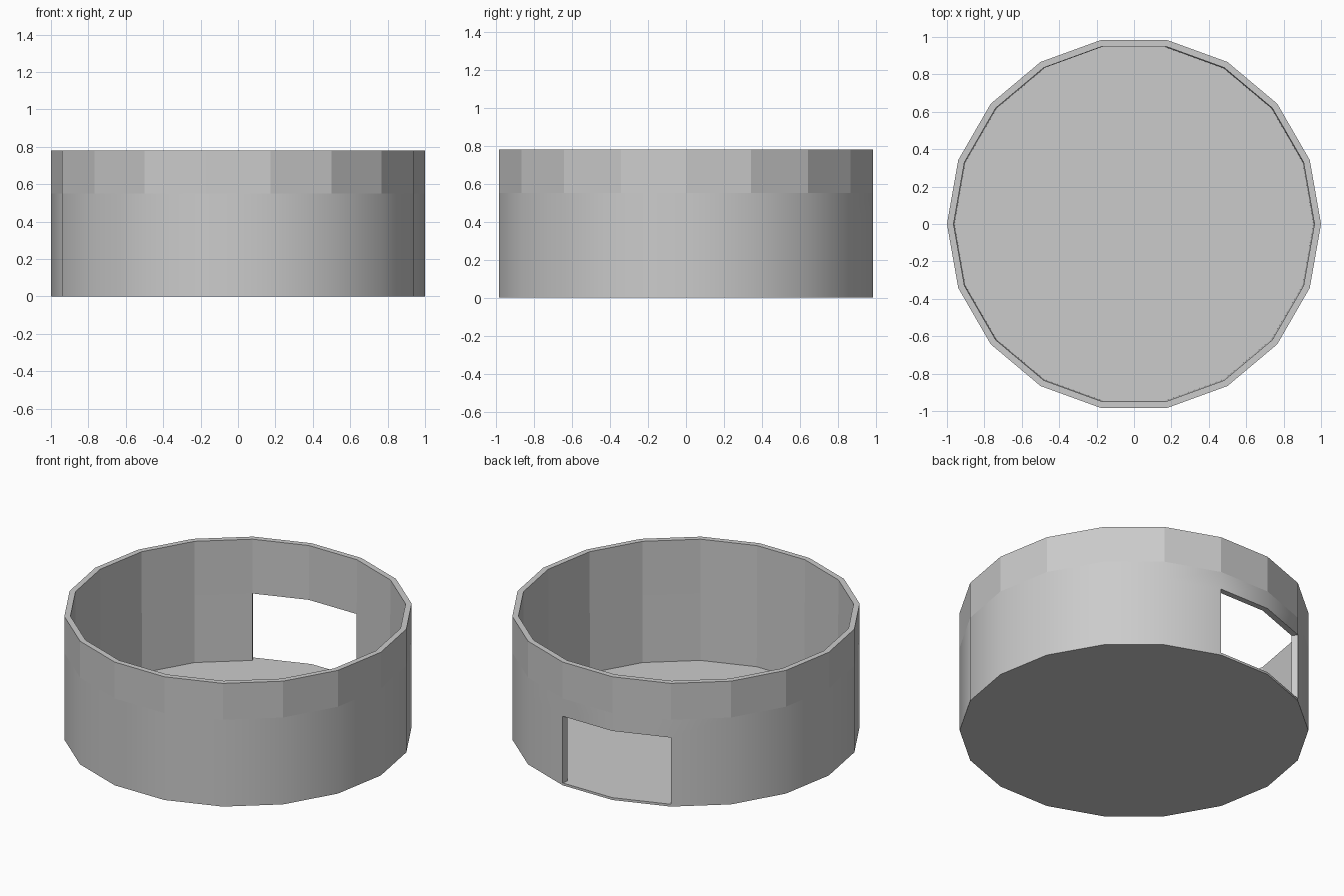
import bpy, bmesh
from math import cos, sin, radians

if "Cube" in bpy.data.objects:
    bpy.data.objects.remove(bpy.data.objects["Cube"])

SIDES = 18
FLOOR, HEAD, BAND, TOP = 0.015, 0.437, 0.55, 0.78   # floor top, doorway head, flat band, rim
OPEN = (4, 5)                                        # wall segments left open (80-120 degrees, at the back)

bm = bmesh.new()


def ring(r, z):
    step = radians(360 / SIDES)
    return [bm.verts.new((r * cos(i * step), r * sin(i * step), z)) for i in range(SIDES)]


def strip(a, b, smooth=False, only=None, skip=()):
    for i in (only or range(SIDES)):
        if i in skip:
            continue
        j = (i + 1) % SIDES
        bm.faces.new((a[i], a[j], b[j], b[i])).smooth = smooth


# Section rings, outside then inside
out_base, out_floor, out_head, out_band, out_top = [ring(1, z) for z in (0, FLOOR, HEAD, BAND, TOP)]
in_top, in_head, in_floor = ring(0.965, TOP), ring(0.963, HEAD), ring(0.96, FLOOR)

# Outer wall: smooth below, faceted band above
strip(out_base, out_floor, True)
strip(out_floor, out_head, True, skip=OPEN)
strip(out_head, out_band, True)
strip(out_band, out_top)

# Rim and inner wall
strip(out_top, in_top)
strip(in_top, in_head)
strip(in_head, in_floor, skip=OPEN)

# Doorway sill, head and jambs
strip(out_floor, in_floor, only=OPEN)
strip(in_head, out_head, only=OPEN)
for k in (OPEN[0], OPEN[-1] + 1):
    bm.faces.new((out_floor[k], out_head[k], in_head[k], in_floor[k]))

# Floor top and underside
bm.faces.new(in_floor)
bm.faces.new(out_base[::-1])
bmesh.ops.recalc_face_normals(bm, faces=bm.faces)

# Sharp border under the faceted band and around the base
for loop in (out_base, out_band):
    for i in range(SIDES):
        bm.edges.get((loop[i], loop[(i + 1) % SIDES])).smooth = False

mesh = bpy.data.meshes.new("round_enclosure")
bm.to_mesh(mesh)
bm.free()
bpy.context.collection.objects.link(bpy.data.objects.new("round_enclosure", mesh))
